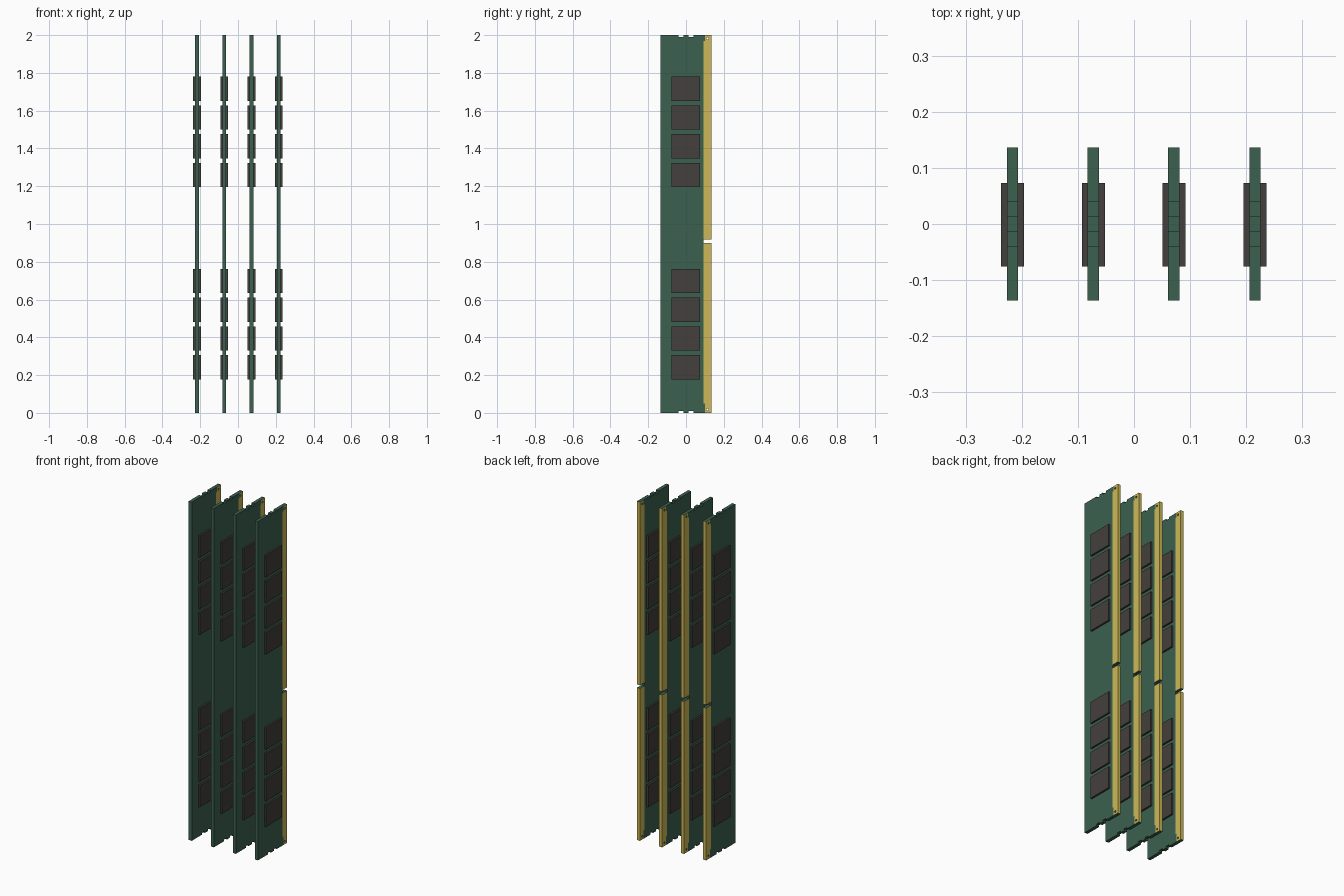
import bpy, bmesh, math
from mathutils import Matrix, Vector

if "Cube" in bpy.data.objects:
    bpy.data.objects.remove(bpy.data.objects["Cube"])


def material(name, rgb):
    m = bpy.data.materials.new(name)
    m.diffuse_color = (*rgb, 1)
    m.use_nodes = True
    m.node_tree.nodes["Principled BSDF"].inputs["Base Color"].default_value = m.diffuse_color
    return m


GREEN = material("board green", (0.045, 0.119, 0.080))
GOLD = material("contact gold", (0.61, 0.485, 0.095))
DARK = material("chip dark grey", (0.056, 0.050, 0.045))

HALF_Y, HALF_T, HEIGHT = 0.136, 0.01, 2.0
CONTACT_Y = 0.092
SLOT = (0.899, 0.918)


def add_object(name, bm, mats):
    me = bpy.data.meshes.new(name)
    bm.to_mesh(me)
    bm.free()
    for m in mats:
        me.materials.append(m)
    ob = bpy.data.objects.new(name, me)
    bpy.context.collection.objects.link(ob)
    return ob


def board_mesh():
    # outline: two small end notches top and bottom, key slot in the contact edge
    ends = [(-HALF_Y, 0), (-0.040, 0), (-0.040, 0.01), (-0.014, 0.01), (-0.014, 0),
            (0.014, 0), (0.014, 0.01), (0.040, 0.01), (0.040, 0), (HALF_Y, 0)]
    slot = [(HALF_Y, SLOT[0]), (CONTACT_Y, SLOT[0]), (CONTACT_Y, SLOT[1]), (HALF_Y, SLOT[1])]
    loops = [ends + slot + [(y, HEIGHT - z) for y, z in reversed(ends)]]
    # pin holes at both ends of the contact edge
    for z in (0.018, HEIGHT - 0.018):
        loops.append([(0.114 + 0.006 * math.cos(a * math.tau / 12),
                       z + 0.006 * math.sin(a * math.tau / 12)) for a in range(12)])
    cu = bpy.data.curves.new("board_profile", 'CURVE')
    cu.dimensions = '2D'
    cu.fill_mode = 'BOTH'
    cu.extrude = HALF_T
    for pts in loops:
        sp = cu.splines.new('POLY')
        sp.points.add(len(pts) - 1)
        for p, (y, z) in zip(sp.points, pts):
            p.co = (y, z, 0, 1)
        sp.use_cyclic_u = True
    tmp = bpy.data.objects.new("board_profile", cu)
    bpy.context.collection.objects.link(tmp)
    dg = bpy.context.evaluated_depsgraph_get()
    me = bpy.data.meshes.new_from_object(tmp.evaluated_get(dg))
    bpy.data.objects.remove(tmp)

    bm = bmesh.new()
    bm.from_mesh(me)
    bpy.data.meshes.remove(me)
    for v in bm.verts:                       # stand the profile upright
        v.co = Vector((v.co.z, v.co.x, v.co.y))
    bmesh.ops.remove_doubles(bm, verts=bm.verts, dist=1e-5)
    # cut lines that separate the gold band from the board
    for co, no in (((0, CONTACT_Y, 0), (0, 1, 0)), ((0, 0.101, 0), (0, 1, 0)),
                   ((0, 0, 0.05), (0, 0, 1)), ((0, 0, 1.97), (0, 0, 1))):
        bmesh.ops.bisect_plane(bm, geom=bm.verts[:] + bm.edges[:] + bm.faces[:],
                               plane_co=co, plane_no=no, dist=1e-6)
    bmesh.ops.recalc_face_normals(bm, faces=bm.faces)
    for f in bm.faces:
        c = f.calc_center_median()
        start = 0.101 if c.z < 0.05 or c.z > 1.97 else CONTACT_Y
        on_side = abs(f.normal.x) > 0.9
        on_edge = c.y > HALF_Y - 1e-4
        f.material_index = 1 if (on_side and c.y > start) or on_edge else 0
        f.smooth = False
    return bm


def chips_mesh():
    # two banks of four chips on both faces
    bm = bmesh.new()
    depth, embed = 0.0105, 0.001
    for side in (-1, 1):
        for base in (0.178, 1.196):
            for i in range(4):
                loc = (side * (HALF_T + (depth - embed) / 2), -0.001, base + 0.152 * i + 0.064)
                size = (depth + embed, 0.149, 0.128)
                bmesh.ops.create_cube(bm, size=1, matrix=Matrix.Translation(loc) @
                                      Matrix.Diagonal((*size, 1)))
    return bm


board = add_object("memory_board_1", board_mesh(), [GREEN, GOLD])
chips = add_object("memory_chips_1", chips_mesh(), [DARK])

# four modules in a row
for i, x in enumerate((-0.2165, -0.0725, 0.071, 0.2155)):
    for src, label in ((board, "memory_board"), (chips, "memory_chips")):
        ob = src
        if i:
            ob = bpy.data.objects.new(f"{label}_{i + 1}", src.data)
            bpy.context.collection.objects.link(ob)
        ob.location.x = x
